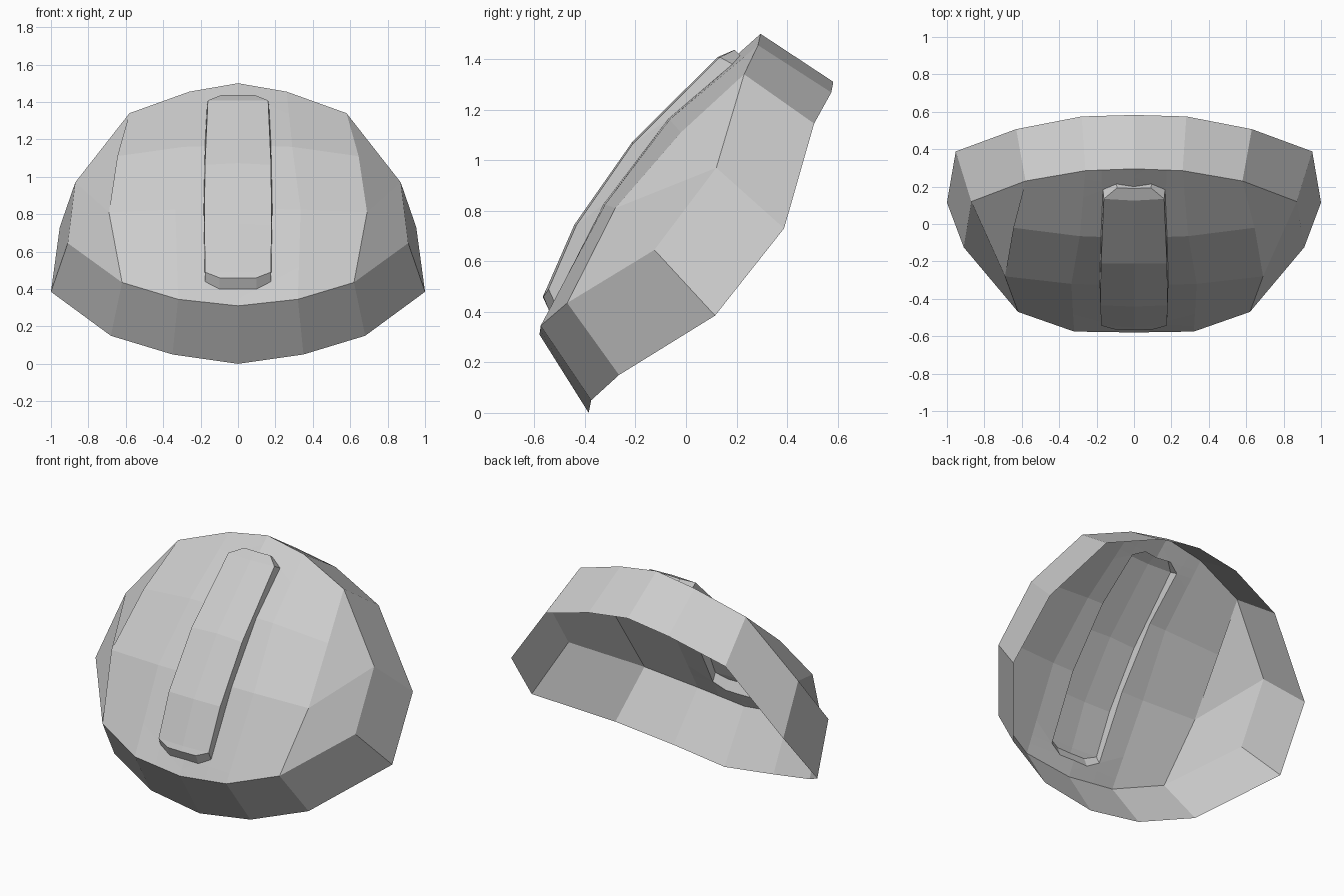
import bpy, bmesh
from mathutils import Vector

if "Cube" in bpy.data.objects:
    bpy.data.objects.remove(bpy.data.objects["Cube"])

# Half outlines (x >= 0), running from bottom centre round the side to top centre
crease = [(0, -.58, .31), (.32, -.575, .345), (.62, -.47, .435), (.91, -.125, .645),
          (.87, .12, .97), (.58, .23, 1.34), (.26, .285, 1.455), (0, .295, 1.5)]
rim = [(0, -.385, 0), (.35, -.375, .05), (.68, -.265, .15), (1, .115, .385),
       (.953, .388, .73), (.63, .507, 1.145), (.28, .575, 1.268), (0, .583, 1.31)]
# Two inner rows of the domed front
row1 = [(0, -.33, .83), (.335, -.32, .825), (.69, -.28, .81)]
row2 = [(0, -.075, 1.17), (.29, -.065, 1.16), (.645, -.02, 1.11)]

bm = bmesh.new()


def add_half(side):
    def ring(points):
        return [bm.verts.new((side * x, y, z)) for x, y, z in points]
    c, r, m1, m2 = ring(crease), ring(rim), ring(row1), ring(row2)
    quads = [(c[i], c[i + 1], r[i + 1], r[i]) for i in range(7)]
    top = [c[7], c[6], c[5]]
    for low, high in ((c, m1), (m1, m2), (m2, top)):
        quads += [(low[i + 1], low[i], high[i], high[i + 1]) for i in range(2)]
    quads += [(c[3], c[2], m1[2], c[4]), (c[4], m1[2], m2[2], c[5])]
    for q in quads:
        bm.faces.new(q if side > 0 else q[::-1])


add_half(1)
add_half(-1)
bmesh.ops.remove_doubles(bm, verts=bm.verts[:], dist=.001)


# Cut the outline of the raised strip into the middle of the front
def is_front(f):
    p = f.calc_center_median()
    return abs(p.x) < .34 and abs(f.normal.x) < .5 and all(
        v.co.y < .3 and v.co.z > .3 for v in f.verts)


HW = .175
planes = [((0, 0, .40), (0, 0, -1)), ((0, 0, 1.415), (0, 0, 1))]
for s in (1, -1):
    planes += [((s * HW, 0, 1), (s, 0, 0)),
               ((s * HW, 0, .44), (s * .04, 0, -.075)),
               ((s * HW, 0, 1.38), (s * .035, 0, .075))]
bends = [((0, 0, .44), (0, 0, 1)), ((0, 0, 1.38), (0, 0, 1))]
bm.normal_update()
for co, no in planes + bends:
    faces = [f for f in bm.faces if is_front(f)]
    geom = faces + list({e for f in faces for e in f.edges}) + list({v for f in faces for v in f.verts})
    bmesh.ops.bisect_plane(bm, geom=geom, plane_co=co, plane_no=no, dist=1e-5)
    bm.normal_update()

inside = [f for f in bm.faces if is_front(f) and all(
    (f.calc_center_median() - Vector(co)).dot(Vector(no)) < 0 for co, no in planes)]

# Raise the strip: base height -> (y, z) of its outer surface
profile = [(.40, -.567, .46), (.44, -.553, .49), (.825, -.445, .74),
           (1.165, -.22, 1.065), (1.38, .125, 1.408), (1.415, .19, 1.436)]


def raised(z):
    for (a, ya, za), (b, yb, zb) in zip(profile, profile[1:]):
        if z <= b or b == profile[-1][0]:
            t = min(1, max(0, (z - a) / (b - a)))
            return ya + (yb - ya) * t, za + (zb - za) * t


base = {v for f in inside for v in f.verts}
new = bmesh.ops.extrude_face_region(bm, geom=inside)["geom"]
lifted = [g for g in new if isinstance(g, bmesh.types.BMVert)]
old = [f for f in inside if f.is_valid]
if old:
    bmesh.ops.delete(bm, geom=old, context='FACES')
for v in lifted:
    y, z = raised(v.co.z)
    v.co = (v.co.x * .98, y + .3 * v.co.x ** 2, z)
# Slight taper of the strip towards both ends
for v in set(lifted) | {b for b in base if b.is_valid}:
    v.co.x *= 1.05 - .3 * (v.co.z - .8) ** 2
bm.normal_update()

mesh = bpy.data.meshes.new("domed_guard")
bm.to_mesh(mesh)
bm.free()
obj = bpy.data.objects.new("domed_guard", mesh)
bpy.context.collection.objects.link(obj)
